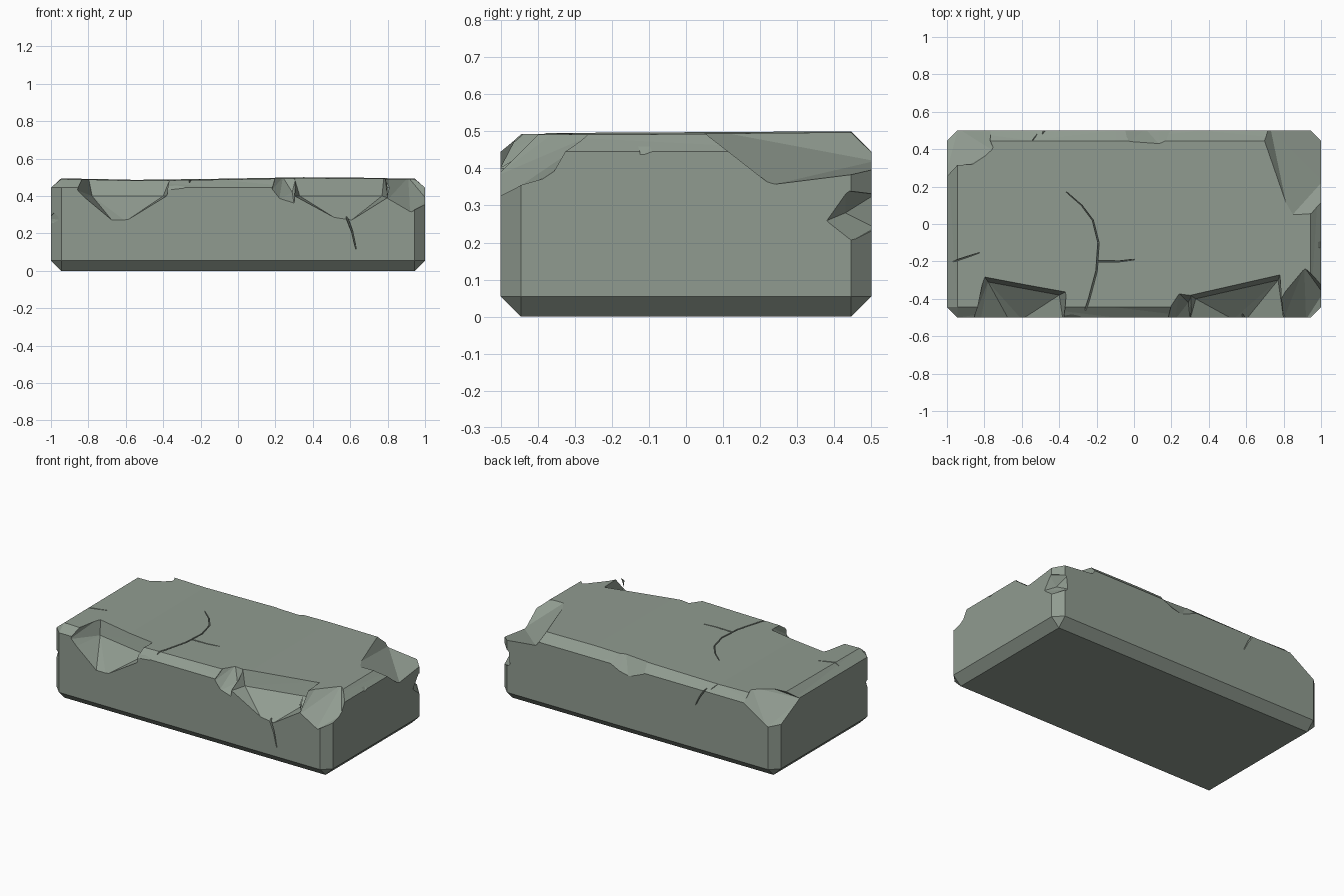
import bpy
import bmesh
from mathutils import Vector

default_cube = bpy.data.objects.get("Cube")
if default_cube:
    bpy.data.objects.remove(default_cube, do_unlink=True)

stone = bpy.data.materials.new("grey_green_stone")
stone.use_nodes = True
colour = (0.28, 0.33, 0.28, 1)
stone.diffuse_color = colour
shader = next(n for n in stone.node_tree.nodes if n.type == "BSDF_PRINCIPLED")
shader.inputs["Base Color"].default_value = colour
shader.inputs["Roughness"].default_value = 0.9

cutters = []


def add_object(name, bm):
    """Turn a bmesh into a linked object with outward normals."""
    bmesh.ops.recalc_face_normals(bm, faces=bm.faces[:])
    mesh = bpy.data.meshes.new(name)
    bm.to_mesh(mesh)
    bm.free()
    mesh.materials.append(stone)
    obj = bpy.data.objects.new(name, mesh)
    bpy.context.collection.objects.link(obj)
    return obj


def hull_cutter(name, points):
    bm = bmesh.new()
    for point in points:
        bm.verts.new(point)
    result = bmesh.ops.convex_hull(bm, input=bm.verts[:])
    unused = set(result["geom_interior"]) | set(result["geom_unused"])
    loose = [v for v in unused if isinstance(v, bmesh.types.BMVert) and v.is_valid]
    bmesh.ops.delete(bm, geom=loose, context="VERTS")
    bmesh.ops.triangulate(bm, faces=bm.faces[:])
    cutter = add_object(name, bm)
    cutter.hide_render = True
    cutters.append(cutter)


def chip(name, outward, points):
    """Broken pocket: its inner corners swept out of the block."""
    push = Vector(outward) * 0.3
    inner = [Vector(p) for p in points]
    hull_cutter(name, inner + [p + push for p in inner])


def crack(name, normal, path, width=0.012, depth=0.018):
    """Thin V groove along a path on a flat face, narrowing to its end."""
    up = Vector(normal)
    path = [Vector(p) for p in path]
    count = len(path) - 1
    for i, (a, b) in enumerate(zip(path, path[1:])):
        along = (b - a).normalized()
        side = along.cross(up)
        points = []
        for p, k in ((a - along * 0.003, i), (b + along * 0.003, i + 1)):
            half = width * (1 - 0.7 * k / count)
            points += [p + up * 0.03 + side * half, p + up * 0.03 - side * half,
                       p - up * depth + side * half * 0.2,
                       p - up * depth - side * half * 0.2]
        hull_cutter(name, points)


# Block with chamfered edges
bm = bmesh.new()
bmesh.ops.create_cube(bm, size=1)
for v in bm.verts:
    v.co = Vector((v.co.x * 2, v.co.y, v.co.z / 2 + 0.25))
bmesh.ops.bevel(bm, geom=bm.edges[:], offset=0.055, segments=1,
                profile=0.5, affect="EDGES")

# Worn, gently uneven top
wear = {-0.55: 0.014, -0.1: 0.008, 0.35: 0}
for x in wear:
    bmesh.ops.bisect_plane(bm, geom=bm.verts[:] + bm.edges[:] + bm.faces[:],
                           plane_co=(x, 0, 0), plane_no=(1, 0, 0))
for v in bm.verts:
    if v.co.z > 0.49:
        nearest = min(wear, key=lambda x: abs(x - v.co.x))
        near = abs(nearest - v.co.x) < 0.01
        v.co.z -= wear[nearest] if near else 0.005
        if v.co.y < 0:
            v.co.z -= 0.005
bmesh.ops.triangulate(bm, faces=bm.faces[:])
block = add_object("stone_block", bm)

# Large chips along the front top edge
chip("front_right_chip", (0, -1, 1), [
    (-0.8, -0.28, 0.5), (-0.36, -0.36, 0.5),
    (-0.78, -0.31, 0.4), (-0.4, -0.38, 0.4),
    (-0.86, -0.51, 0.43), (-0.82, -0.51, 0.39), (-0.67, -0.51, 0.265),
    (-0.6, -0.51, 0.265), (-0.38, -0.51, 0.4)])
chip("front_left_chip", (0, -1, 1), [
    (0.3, -0.38, 0.5), (0.78, -0.27, 0.5),
    (0.33, -0.4, 0.4), (0.77, -0.3, 0.4),
    (0.3, -0.51, 0.4), (0.53, -0.51, 0.275),
    (0.6, -0.51, 0.265), (0.8, -0.51, 0.39)])
chip("front_small_chip", (0, -1, 1), [
    (0.2, -0.43, 0.5), (0.24, -0.37, 0.5), (0.31, -0.38, 0.5),
    (0.18, -0.51, 0.43), (0.22, -0.51, 0.38),
    (0.3, -0.51, 0.355), (0.29, -0.42, 0.42)])
chip("front_crack_notch", (0, -1, 1), [
    (-0.37, -0.46, 0.5), (-0.27, -0.45, 0.5),
    (-0.38, -0.51, 0.42), (-0.29, -0.51, 0.43)])

# Broken top corners
chip("front_left_corner_chip", (1, -1, 1), [
    (0.77, -0.42, 0.5), (0.81, -0.35, 0.5), (0.91, -0.23, 0.5),
    (0.8, -0.51, 0.38), (0.92, -0.51, 0.31), (1.01, -0.44, 0.36),
    (1.01, -0.37, 0.38), (1.01, -0.33, 0.45)])
chip("back_left_corner_chip", (1, 1, 1), [
    (0.68, 0.47, 0.51), (0.83, 0.03, 0.51), (1.01, 0.07, 0.48),
    (1.01, 0.23, 0.355), (1.01, 0.51, 0.39), (0.73, 0.51, 0.42)])
chip("back_right_corner_chip", (-1, 1, 1), [
    (-0.84, 0.33, 0.5), (-0.75, 0.39, 0.5), (-1.01, 0.25, 0.44),
    (-0.77, 0.51, 0.44), (-0.94, 0.51, 0.33), (-1.01, 0.45, 0.34)])

# Small chips on the top rim
chip("back_chip", (0, 1, 1), [
    (-0.03, 0.43, 0.51), (0.14, 0.42, 0.51), (0.2, 0.45, 0.51),
    (-0.05, 0.51, 0.43), (0.06, 0.51, 0.385),
    (0.13, 0.51, 0.4), (0.21, 0.51, 0.44)])
chip("left_rim_chip", (1, 0, 1), [
    (0.95, -0.14, 0.5), (0.95, -0.07, 0.5),
    (1.01, -0.12, 0.425), (1.01, -0.08, 0.44)])

# Chips on the upright edges
chip("back_left_edge_chip", (1, 1, 0), [
    (1.01, 0.37, 0.255), (1.01, 0.43, 0.34), (1.01, 0.44, 0.2),
    (0.95, 0.43, 0.28), (0.93, 0.51, 0.33), (0.92, 0.51, 0.24)])
chip("front_right_edge_chip", (-1, -1, 0), [
    (-0.94, -0.51, 0.27), (-0.95, -0.51, 0.235), (-0.98, -0.46, 0.31),
    (-1.01, -0.42, 0.28), (-1.01, -0.45, 0.22)])

# Hairline cracks
top = 0.489
crack("top_crack", (0, 0, 1), [
    (-0.28, -0.52, top), (-0.24, -0.4, top), (-0.2, -0.25, top),
    (-0.19, -0.1, top), (-0.22, 0.02, top), (-0.28, 0.1, top),
    (-0.36, 0.17, top)])
crack("top_crack_branch", (0, 0, 1), [
    (-0.195, -0.2, top), (-0.08, -0.2, top), (0, -0.19, top)], width=0.009)
crack("right_crack", (0, 0, 1), [
    (-1.01, -0.215, top), (-0.83, -0.155, top)], width=0.008)
crack("front_crack", (0, -1, 0), [
    (0.58, -0.5, 0.29), (0.61, -0.5, 0.21), (0.63, -0.5, 0.12)])
crack("back_top_crack", (0, 0, 1), [
    (-0.49, 0.52, top), (-0.54, 0.45, top)], width=0.008, depth=0.03)
crack("back_crack", (0, 1, 0), [
    (-0.49, 0.5, 0.46), (-0.45, 0.5, 0.4), (-0.42, 0.5, 0.34)], width=0.01)

# Carve every chip and crack out of the block
for cutter in cutters:
    carve = block.modifiers.new(cutter.name, "BOOLEAN")
    carve.operation = "DIFFERENCE"
    carve.solver = "EXACT"
    carve.object = cutter
graph = bpy.context.evaluated_depsgraph_get()
carved = bpy.data.meshes.new_from_object(block.evaluated_get(graph))
block.modifiers.clear()
block.data = carved
carved.materials.clear()
carved.materials.append(stone)
for face in carved.polygons:
    face.material_index = 0
    face.use_smooth = False
for cutter in cutters:
    bpy.data.objects.remove(cutter, do_unlink=True)
